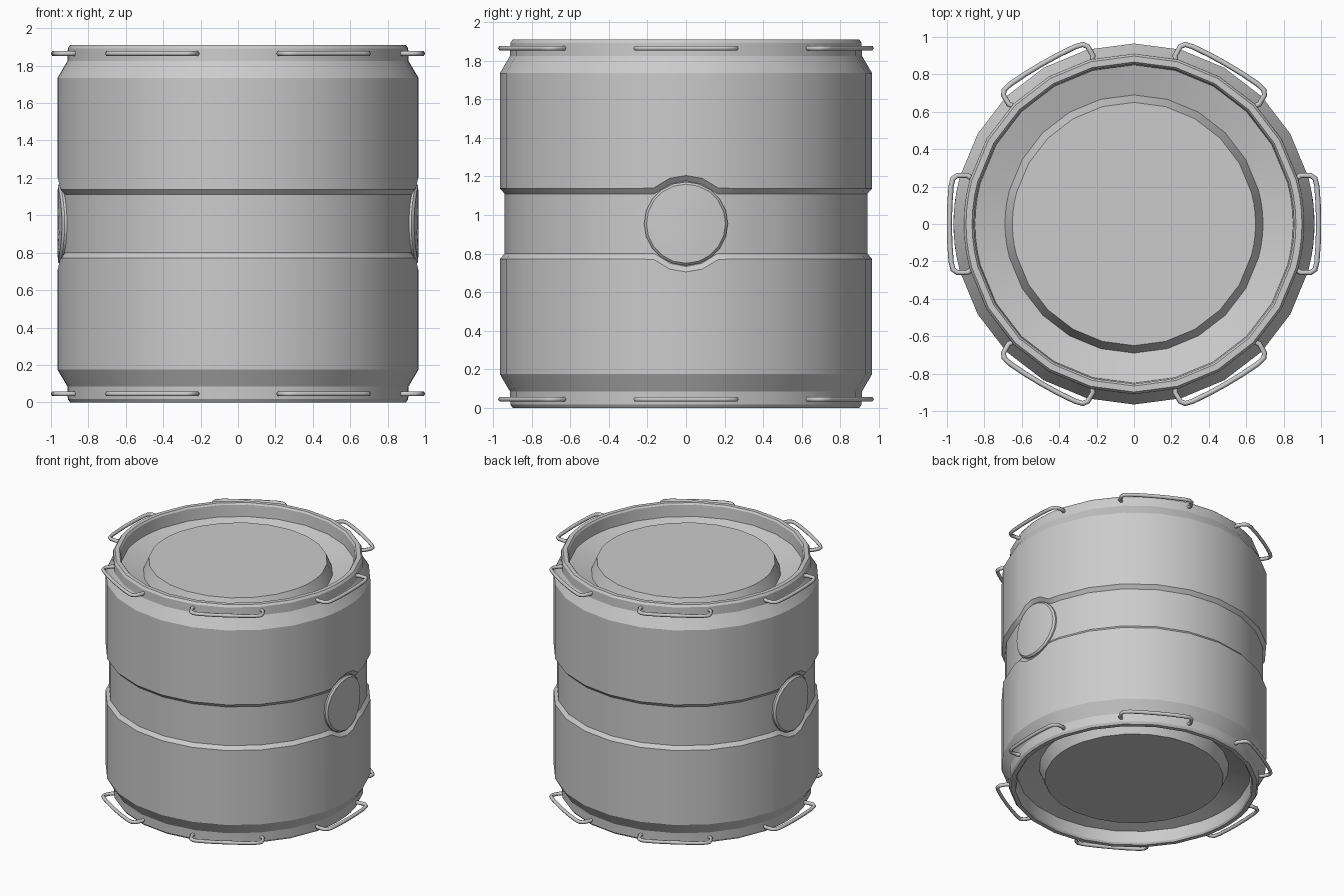
import bpy, bmesh, math
from mathutils import Matrix

if "Cube" in bpy.data.objects:
    bpy.data.objects.remove(bpy.data.objects["Cube"])

MID = 0.955          # half height, mirror plane of the drum
R = 0.965            # outer radius

metal = bpy.data.materials.new("grey_metal")
metal.diffuse_color = (0.6, 0.6, 0.6, 1)
metal.use_nodes = True
metal.node_tree.nodes["Principled BSDF"].inputs["Base Color"].default_value = metal.diffuse_color


def finish(bm, name):
    bmesh.ops.recalc_face_normals(bm, faces=bm.faces)
    me = bpy.data.meshes.new(name)
    bm.to_mesh(me)
    bm.free()
    ob = bpy.data.objects.new(name, me)
    bpy.context.collection.objects.link(ob)
    me.materials.append(metal)
    smooth(ob)
    return ob


def smooth(ob):
    bpy.ops.object.select_all(action='DESELECT')
    ob.select_set(True)
    bpy.context.view_layer.objects.active = ob
    bpy.ops.object.shade_smooth_by_angle(angle=math.radians(28))


def loft(bm, rings):
    loops = [[bm.verts.new(p) for p in ring] for ring in rings]
    n = len(loops[0])
    for a, b in zip(loops, loops[1:]):
        for i in range(n):
            j = (i + 1) % n
            bm.faces.new((a[i], a[j], b[j], b[i]))
    bm.faces.new(loops[0])
    bm.faces.new(loops[-1])


# drum body: 24 sides, with finer steps where the groove widens round the caps
angles = sorted(set(range(0, 360, 15)) | {5, 10, 170, 175, 185, 190, 350, 355})


def groove_half(deg, base, circle):
    """Half height of the groove at this angle, widened to a circle at +-x."""
    y = R * math.sin(math.radians(deg))
    return max(base, math.sqrt(max(circle ** 2 - y * y, 0)))


# upper half: (radius, height above the mid plane or groove rule)
upper = [
    (0.940, lambda d: groove_half(d, 0.155, 0.222)),
    (R, lambda d: groove_half(d, 0.183, 0.250)),
    (R, 0.780), (0.912, 0.870), (0.910, 0.938), (0.898, 0.955),
    (0.866, 0.955), (0.856, 0.942), (0.850, 0.850),
    (0.690, 0.800), (0.650, 0.895),
]


def ring(r, h, sign):
    pts = []
    for d in angles:
        a = math.radians(d)
        z = h(d) if callable(h) else h
        pts.append((r * math.cos(a), r * math.sin(a), MID + sign * z))
    return pts


bm = bmesh.new()
loft(bm, [ring(r, h, -1) for r, h in reversed(upper)] + [ring(r, h, 1) for r, h in upper])
finish(bm, "drum_body")

# round side caps that follow the curve of the drum
def cap_ring(rad, inset, side, n=20):
    pts = []
    for i in range(n):
        a = 2 * math.pi * i / n
        y, z = rad * math.cos(a), rad * math.sin(a)
        pts.append((side * (math.sqrt(R * R - y * y) - inset), y, MID + z))
    return pts


for side, label in ((1, "right"), (-1, "left")):
    bm = bmesh.new()
    loft(bm, [cap_ring(r, i, side) for r, i in
              ((0.215, 0.05), (0.217, 0.014), (0.205, 0.002), (0.14, 0.0), (0.07, 0.0), (0.02, 0.0))])
    finish(bm, label + "_side_cap")

# wire handles: six round the top rim and six round the bottom rim
half = [(0.87, 0.245), (0.89, 0.260), (0.945, 0.260), (0.968, 0.243), (0.978, 0.20), (0.985, 0.10)]
path = half + [(0.987, 0)] + [(r, -t) for r, t in reversed(half)]
for z, label in ((1.865, "top"), (0.045, "bottom")):
    for k in range(6):
        cu = bpy.data.curves.new(f"{label}_handle_{k + 1}", 'CURVE')
        cu.dimensions = '3D'
        cu.bevel_depth = 0.014
        cu.bevel_resolution = 1
        cu.use_fill_caps = True
        sp = cu.splines.new('POLY')
        sp.points.add(len(path) - 1)
        rot = Matrix.Rotation(math.radians(60 * k), 2)
        for p, (r, t) in zip(sp.points, path):
            a = math.radians(60 * k)
            p.co = (r * math.cos(a) - t * math.sin(a), r * math.sin(a) + t * math.cos(a), z, 1)
        cu.materials.append(metal)
        ob = bpy.data.objects.new(cu.name, cu)
        bpy.context.collection.objects.link(ob)
        bpy.ops.object.select_all(action='DESELECT')
        ob.select_set(True)
        bpy.context.view_layer.objects.active = ob
        bpy.ops.object.convert(target='MESH')
        for f in bpy.context.object.data.polygons:
            f.use_smooth = True
